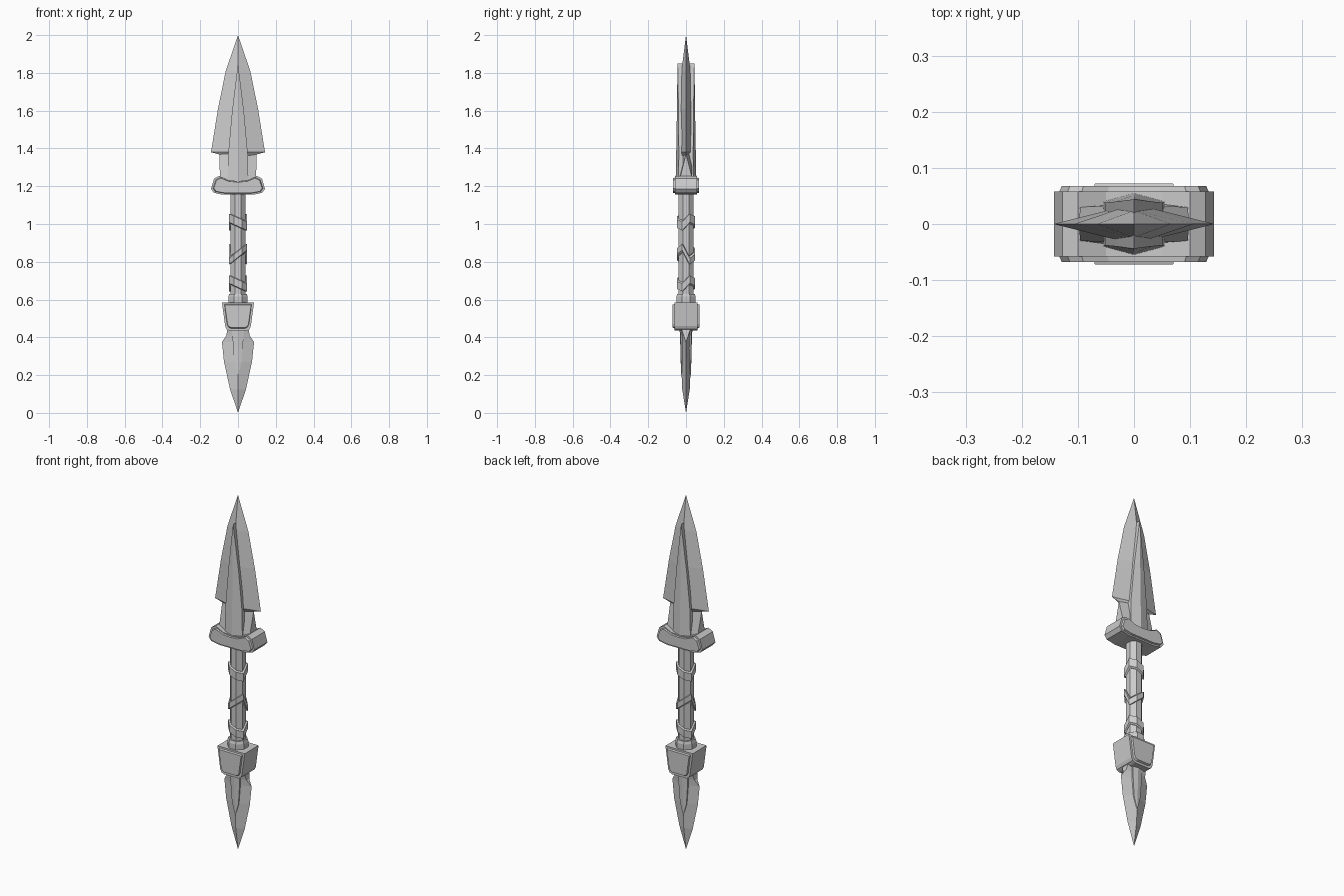
import bpy, bmesh, math

cube = bpy.data.objects.get("Cube")
if cube:
    bpy.data.objects.remove(cube, do_unlink=True)

GREY = (0.6, 0.6, 0.6, 1)
steel = bpy.data.materials.new("plain grey")
steel.use_nodes = True
steel.diffuse_color = GREY
steel.node_tree.nodes["Principled BSDF"].inputs["Base Color"].default_value = GREY


def loft(name, rings):
    """Skin a list of equal-length point rings and cap both ends."""
    bm = bmesh.new()
    loops = [[bm.verts.new(p) for p in ring] for ring in rings]
    n = len(loops[0])
    for low, high in zip(loops, loops[1:]):
        for i in range(n):
            j = (i + 1) % n
            bm.faces.new((low[i], low[j], high[j], high[i]))
    bm.faces.new(loops[0][::-1])
    bm.faces.new(loops[-1])
    bmesh.ops.remove_doubles(bm, verts=bm.verts, dist=0.0005)
    bmesh.ops.recalc_face_normals(bm, faces=bm.faces)
    mesh = bpy.data.meshes.new(name)
    bm.to_mesh(mesh)
    bm.free()
    mesh.materials.append(steel)
    ob = bpy.data.objects.new(name, mesh)
    bpy.context.collection.objects.link(ob)
    return ob


def ridged(name, sections):
    """Six-sided bar; each section is height, half width, edge and ridge depth."""
    return loft(name, [[(w, -e, z), (w, e, z), (0, t, z),
                        (-w, e, z), (-w, -e, z), (0, -t, z)]
                       for z, w, e, t in sections])


def octagon(r, z, slant=0):
    """Flat-fronted octagon; slant tilts its front and back in opposite ways."""
    ring = []
    for i in range(8):
        a = math.pi * (i + 0.5) / 4
        x, y = r * math.cos(a), r * math.sin(a)
        ring.append((x, y, z + slant * x * math.copysign(1, y)))
    return ring


def block(name, half, steps, centre):
    """Mirrored front outline, stepped in depth; steps are depth, x and z scale."""
    outline = half + [(-x, z) for x, z in reversed(half) if x > 0]
    return loft(name, [[(x * sx, y, centre + (z - centre) * sz) for x, z in outline]
                       for y, sx, sz in steps])


def panelled(depth, panel, sx, sz):
    """Depth steps for a block with a raised panel on the front and back."""
    front = [(-panel, sx, sz), (-depth, sx + 0.03, sz + 0.05), (-depth, 1, 1)]
    return front + [(-y, a, b) for y, a, b in reversed(front)]


# Main blade with its raised spine and the waisted base under it
ridged("main_blade", [(1.355, 0.05, 0, 0.035), (1.38, 0.143, 0, 0.036),
                      (1.61, 0.106, 0, 0.036), (1.81, 0.065, 0, 0.024), (2, 0, 0, 0)])
ridged("blade_spine", [(1.22, 0.055, 0.04, 0.055), (1.37, 0.052, 0.038, 0.052),
                       (1.6, 0.031, 0.04, 0.048), (1.85, 0, 0.044, 0.045)])
ridged("blade_base", [(1.22, 0.1, 0.034, 0.036), (1.25, 0.096, 0.03, 0.036),
                      (1.37, 0.098, 0, 0.034)])

# Guard, dipped in the middle
block("guard", [(0, 1.228), (0.05, 1.232), (0.1, 1.255), (0.127, 1.24),
                (0.143, 1.185), (0.128, 1.165), (0.08, 1.155), (0, 1.155)],
      panelled(0.058, 0.068, 0.9, 0.78), 1.2)

# Grip with slanted straps and a collar
loft("grip", [octagon(0.042, 0.58), octagon(0.042, 1.17)])
for i, (z, slant, h) in enumerate([(1.01, 0.45, 0.026), (0.84, -0.8, 0.02),
                                   (0.685, 0.45, 0.024)]):
    loft(f"grip_strap_{i + 1}", [octagon(0.043, z - h, slant), octagon(0.052, z - h + 0.004, slant),
                                 octagon(0.052, z + h - 0.004, slant), octagon(0.043, z + h, slant)])
loft("collar", [octagon(0.055, 0.57), octagon(0.055, 0.615), octagon(0.05, 0.63)])

# Lower socket
block("socket", [(0.085, 0.585), (0.068, 0.46), (0.06, 0.443), (0.045, 0.435)],
      panelled(0.062, 0.072, 0.82, 0.8), 0.52)

# Small lower blade with its own spine
ridged("lower_blade", [(0, 0, 0, 0), (0.125, 0.042, 0, 0.02), (0.27, 0.074, 0, 0.026),
                       (0.375, 0.085, 0, 0.026), (0.41, 0.062, 0.012, 0.027),
                       (0.45, 0.055, 0.025, 0.03)])
ridged("lower_spine", [(0.2, 0, 0.025, 0.026), (0.27, 0.02, 0.025, 0.028),
                       (0.35, 0.026, 0.026, 0.03), (0.45, 0.032, 0.028, 0.034)])
